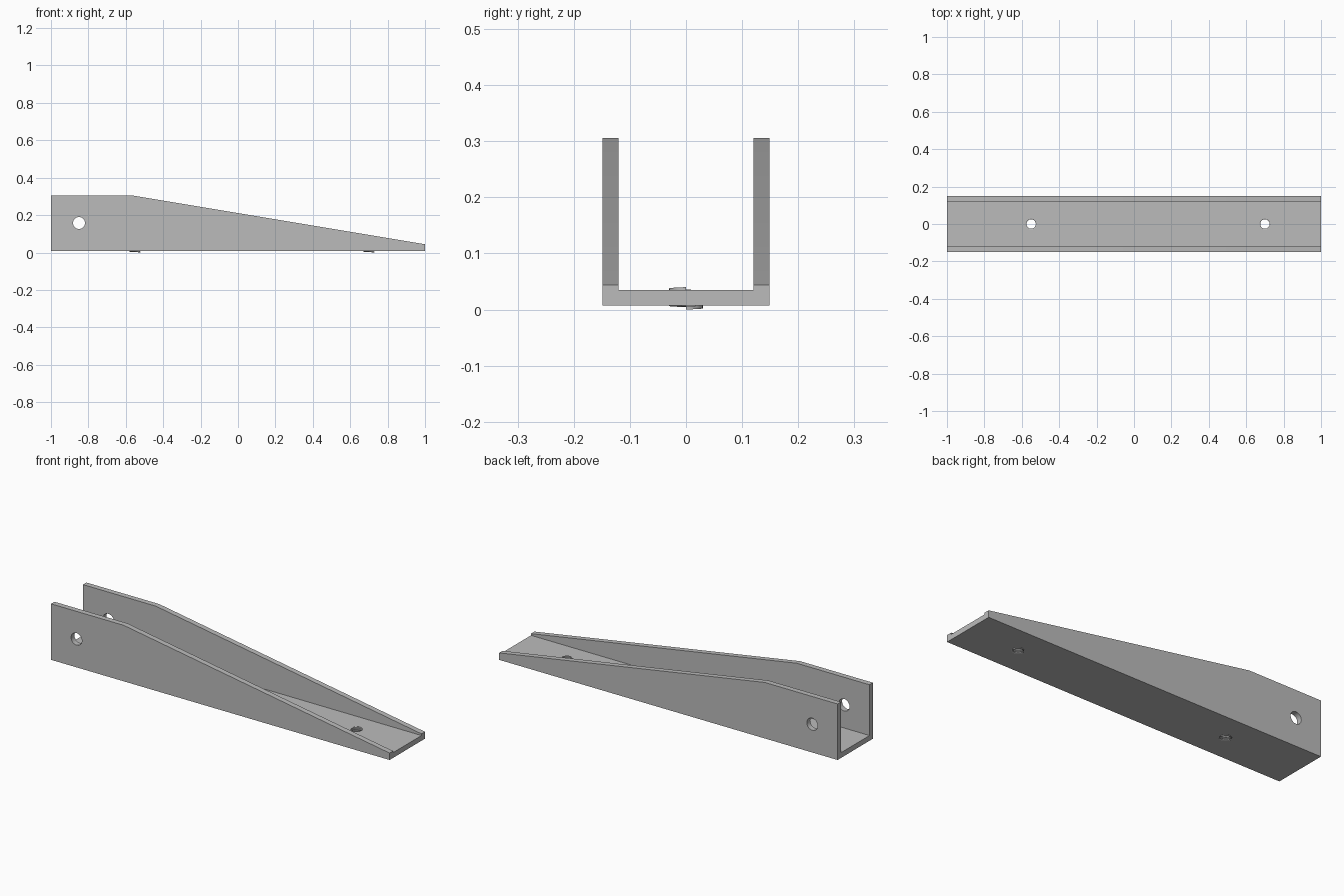
import bpy, bmesh, math
from mathutils import Matrix, Vector

if "Cube" in bpy.data.objects:
    bpy.data.objects.remove(bpy.data.objects["Cube"], do_unlink=True)

FLOOR, INSIDE = 0.007, 0.035
HALF_WIDTH, WALL = 0.149, 0.029
BORE = 0.029

grey = bpy.data.materials.new("plain_grey")
grey.use_nodes = True
colour = (0.5, 0.5, 0.5, 1)
grey.diffuse_color = colour
grey.node_tree.nodes["Principled BSDF"].inputs["Base Color"].default_value = colour


def make_object(name, bm):
    bmesh.ops.recalc_face_normals(bm, faces=bm.faces[:])
    mesh = bpy.data.meshes.new(name)
    bm.to_mesh(mesh)
    bm.free()
    mesh.materials.append(grey)
    obj = bpy.data.objects.new(name, mesh)
    bpy.context.collection.objects.link(obj)
    return obj


def cut(target, name, bm):
    """Subtract a temporary solid from the target."""
    cutter = make_object(name, bm)
    cutter.hide_render = True
    mod = target.modifiers.new(name, 'BOOLEAN')
    mod.operation, mod.solver, mod.object = 'DIFFERENCE', 'EXACT', cutter
    bpy.context.view_layer.objects.active = target
    bpy.ops.object.modifier_apply(modifier=name)
    bpy.data.objects.remove(cutter, do_unlink=True)


def cylinder(radius, depth, matrix):
    bm = bmesh.new()
    bmesh.ops.create_cone(bm, cap_ends=True, segments=40, radius1=radius,
                          radius2=radius, depth=depth, matrix=matrix)
    return bm


# Tapered side profile extruded across the width
side = [(-1, FLOOR), (1, FLOOR), (1, 0.044), (-0.57, 0.306), (-1, 0.306)]
bm = bmesh.new()
face = bm.faces.new([bm.verts.new((x, -HALF_WIDTH, z)) for x, z in side])
ext = bmesh.ops.extrude_face_region(bm, geom=[face])
bmesh.ops.translate(bm, vec=(0, 2 * HALF_WIDTH, 0),
                    verts=[g for g in ext["geom"] if isinstance(g, bmesh.types.BMVert)])
channel = make_object("channel_bracket", bm)

# Open trough between the two walls
bm = bmesh.new()
bmesh.ops.create_cube(bm, size=1, matrix=Matrix.Translation((0, 0, INSIDE + 0.5))
                      @ Matrix.Diagonal((3, 2 * (HALF_WIDTH - WALL), 1, 1)))
cut(channel, "trough", bm)

# Pivot hole through both walls
cut(channel, "pivot_hole", cylinder(
    0.032, 1, Matrix.Translation((-0.85, 0, 0.158)) @ Matrix.Rotation(math.pi / 2, 4, 'X')))


def thread(name, x):
    """Spiral ridge lining a mounting hole, slightly proud at both ends."""
    turns, steps, pitch, height = 4, 32, 0.0085, 0.006
    section = [(0.03, 0), (0.025, height * 0.35), (0.025, height * 0.65), (0.03, height)]
    bm = bmesh.new()
    rings = []
    for i in range(turns * steps + 1):
        a = 2 * math.pi * i / steps
        rise = pitch * i / steps
        rings.append([bm.verts.new((x + r * math.cos(a), r * math.sin(a), z + rise))
                      for r, z in section])
    n = len(section)
    for low, high in zip(rings, rings[1:]):
        for k in range(n):
            bm.faces.new((low[k], low[(k + 1) % n], high[(k + 1) % n], high[k]))
    bm.faces.new(rings[0])
    bm.faces.new(rings[-1])
    return make_object(name, bm)


# Two threaded mounting holes in the base
for name, x in (("rear", -0.55), ("tip", 0.7)):
    cut(channel, name + "_hole", cylinder(BORE, 0.04, Matrix.Translation((x, 0, 0.02))))
    thread(name + "_hole_thread", x)

# Smooth the round bores while keeping crisp edges
bpy.ops.object.select_all(action='DESELECT')
for obj in bpy.context.scene.objects:
    if obj.type == 'MESH' and (obj == channel or obj.name.endswith("thread")):
        obj.select_set(True)
        bpy.context.view_layer.objects.active = obj
bpy.ops.object.shade_smooth_by_angle(angle=math.radians(30))
